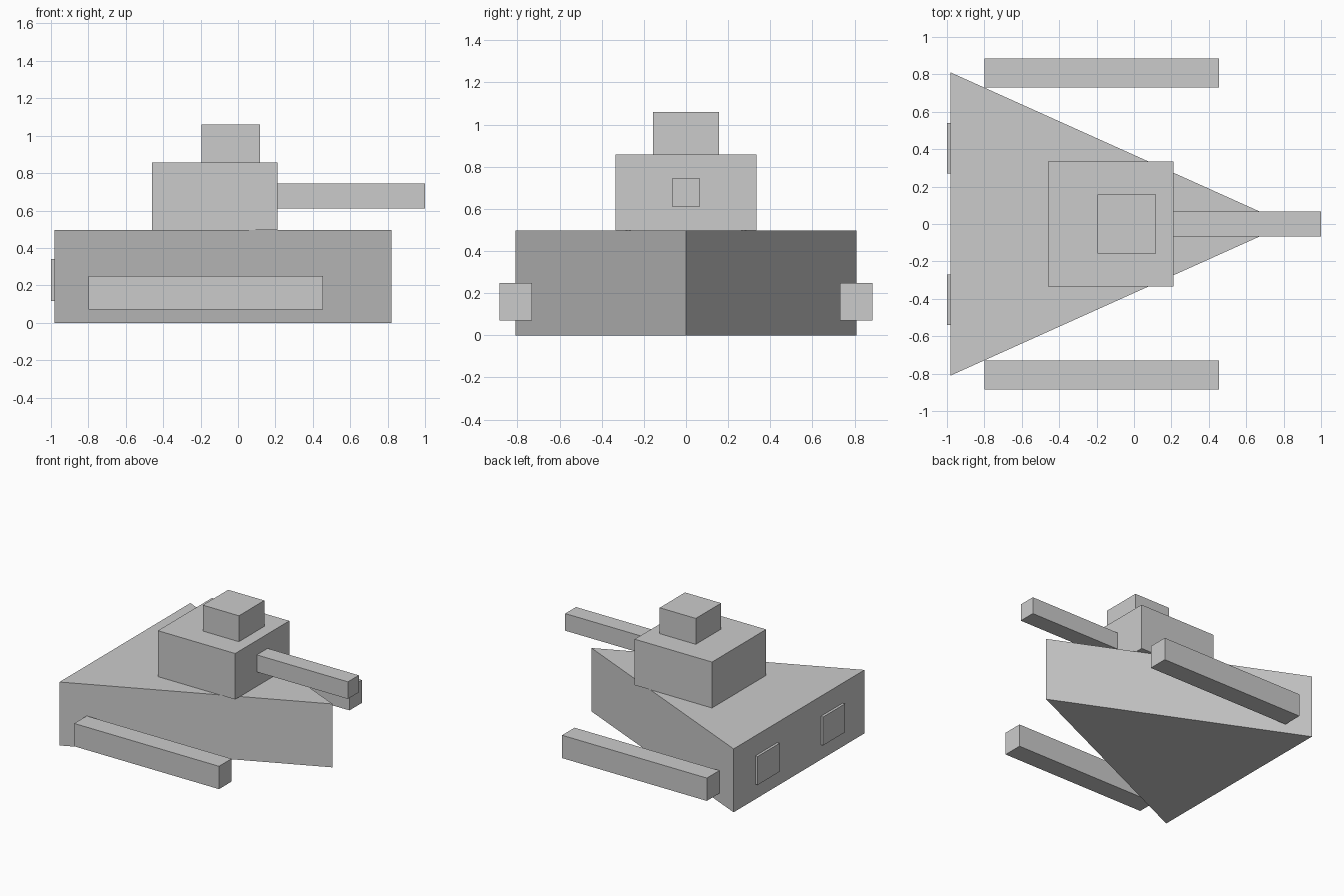
import bpy, bmesh

if "Cube" in bpy.data.objects:
    bpy.data.objects.remove(bpy.data.objects["Cube"])


def prism(name, outline, z0, z1):
    """Extrude a counter-clockwise xy outline from z0 to z1."""
    bm = bmesh.new()
    base = bm.faces.new([bm.verts.new((x, y, z0)) for x, y in outline])
    top = bmesh.ops.extrude_face_region(bm, geom=[base], use_keep_orig=True)
    verts = [v for v in top["geom"] if isinstance(v, bmesh.types.BMVert)]
    bmesh.ops.translate(bm, verts=verts, vec=(0, 0, z1 - z0))
    bmesh.ops.recalc_face_normals(bm, faces=bm.faces)
    mesh = bpy.data.meshes.new(name)
    bm.to_mesh(mesh)
    bm.free()
    obj = bpy.data.objects.new(name, mesh)
    bpy.context.collection.objects.link(obj)
    return obj


def box(name, x, y, z):
    """Box from (min, max) ranges."""
    outline = [(x[0], y[0]), (x[1], y[0]), (x[1], y[1]), (x[0], y[1])]
    return prism(name, outline, *z)


# Wedge-shaped hull
HULL_TOP = 0.497
prism("hull", [(-0.98, -0.81), (0.82, 0), (-0.98, 0.81)], 0, HULL_TOP)

# Turret, hatch and gun
box("turret", (-0.46, 0.21), (-0.335, 0.335), (HULL_TOP, 0.857))
box("hatch", (-0.195, 0.118), (-0.157, 0.157), (0.857, 1.06))
box("gun_barrel", (0.21, 1.0), (-0.067, 0.067), (0.61, 0.744))

# Side tracks and rear panels, one of each per side
for side, s in (("right", -1), ("left", 1)):
    box(f"track_{side}", (-0.80, 0.455), sorted((s * 0.73, s * 0.885)), (0.07, 0.249))
    box(f"rear_panel_{side}", (-1.0, -0.98), sorted((s * 0.27, s * 0.54)), (0.117, 0.34))
